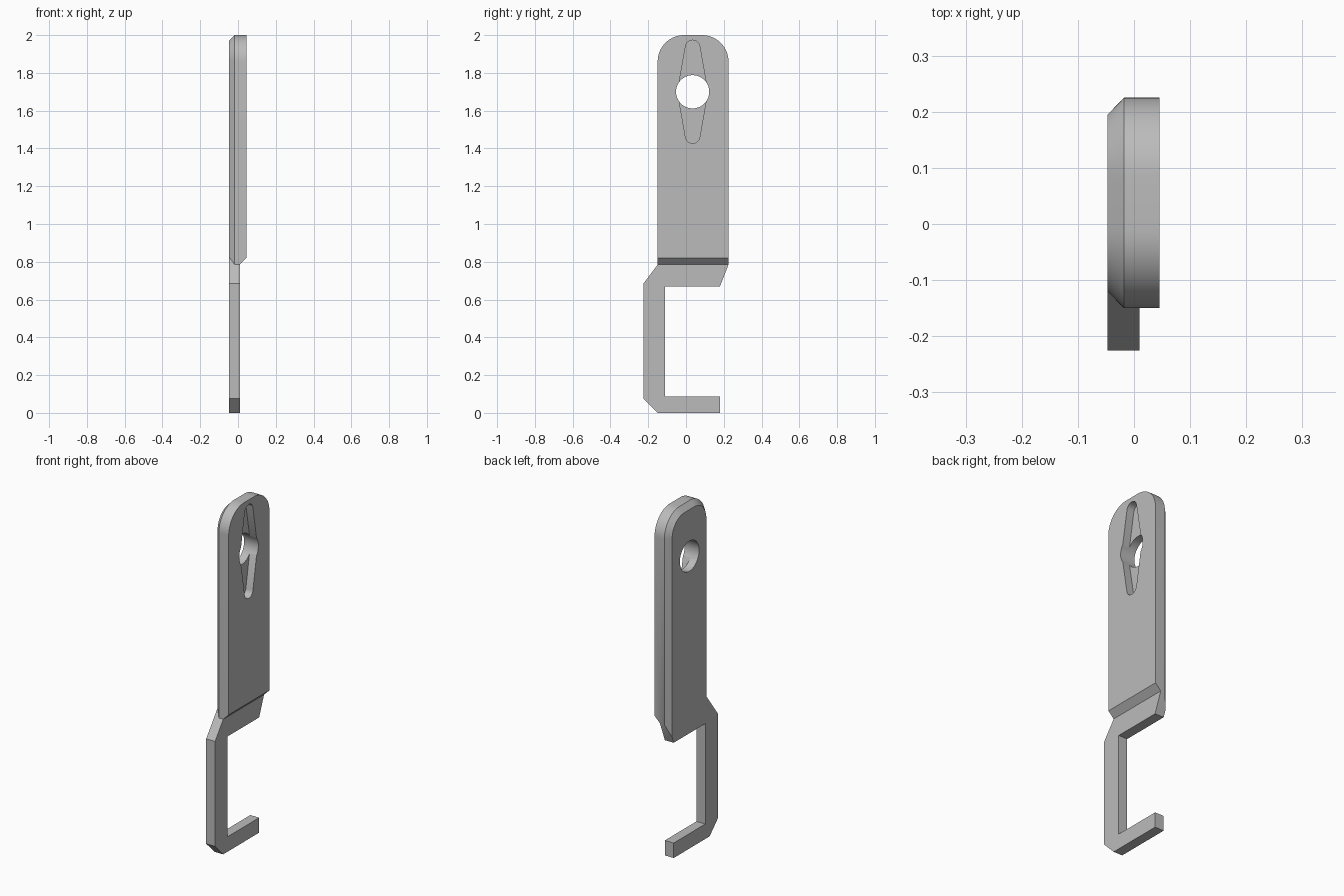
import bpy, bmesh
from math import sin, cos, radians
from mathutils import Vector

cube = bpy.data.objects.get("Cube")
if cube:
    bpy.data.objects.remove(cube, do_unlink=True)

BACK, FRONT, STEP, EDGE = -0.047, 0.045, 0.01, -0.018   # x levels
LEFT, RIGHT, BEVEL = -0.15, 0.225, 0.03                 # plate sides in y
MID_Y, HOLE_Z = 0.035, 1.7


def arc(y, z, r, start, end, steps):
    angles = [radians(start + (end - start) * i / steps) for i in range(steps + 1)]
    return [(y + r * cos(a), z + r * sin(a)) for a in angles]


def loft(name, sections):
    """Closed solid through matching (x, outline) sections."""
    bm = bmesh.new()
    rings = [[bm.verts.new((x, y, z)) for y, z in pts] for x, pts in sections]
    for a, b in zip(rings, rings[1:]):
        for i in range(len(a)):
            j = (i + 1) % len(a)
            bm.faces.new((a[i], a[j], b[j], b[i]))
    bm.faces.new(rings[0])
    bm.faces.new(rings[-1])
    bmesh.ops.recalc_face_normals(bm, faces=bm.faces)
    mesh = bpy.data.meshes.new(name)
    bm.to_mesh(mesh)
    bm.free()
    obj = bpy.data.objects.new(name, mesh)
    bpy.context.collection.objects.link(obj)
    return obj


def plate_outline(inset, bottom):
    r = 0.14
    top = 2 - r
    return ([(LEFT + inset, bottom), (RIGHT - inset, bottom)]
            + arc(RIGHT - r, top, r - inset, 0, 90, 16)
            + arc(LEFT + r, top, r - inset, 90, 180, 16))


# Upper plate: rounded top, bevelled back rim, sloped lower front edge
plate = loft("hanger_plate", [
    (BACK, plate_outline(BEVEL, 0.785)),
    (EDGE, plate_outline(0, 0.785)),
    (STEP, plate_outline(0, 0.785)),
    (FRONT, plate_outline(0, 0.82)),
])

# Lower hook: thinner C-shaped arm, running up into the plate
hook_profile = [(-0.12, 0.825), (-0.225, 0.685), (-0.225, 0.075), (-0.15, 0),
                (0.18, 0), (0.18, 0.087), (-0.11, 0.087), (-0.11, 0.67),
                (0.18, 0.67), (RIGHT, 0.785), (0.19, 0.825)]
hook = loft("hook_arm", [(BACK, hook_profile), (STEP, hook_profile)])

# The plate's rear bevel carries on across the hook shoulder
bm = bmesh.new()
bm.from_mesh(hook.data)
cut = bmesh.ops.bisect_plane(
    bm, geom=bm.verts[:] + bm.edges[:] + bm.faces[:],
    plane_co=(EDGE, RIGHT, 0), plane_no=Vector((-BEVEL, EDGE - BACK, 0)).normalized(),
    clear_outer=True)
bmesh.ops.holes_fill(bm, edges=[e for e in bm.edges if e.is_boundary], sides=0)
bmesh.ops.recalc_face_normals(bm, faces=bm.faces)
bm.to_mesh(hook.data)
bm.free()

# Cutters: round through hole and a tapered slot on the front face
hole_profile = arc(MID_Y, HOLE_Z, 0.088, 0, 360, 48)[:-1]
hole = loft("hole_cutter", [(-0.2, hole_profile), (0.2, hole_profile)])
slot_profile = ([(MID_Y + 0.08, HOLE_Z)]
                + arc(MID_Y, HOLE_Z + 0.235, 0.038, 10, 170, 16)
                + [(MID_Y - 0.08, HOLE_Z)]
                + arc(MID_Y, HOLE_Z - 0.235, 0.038, 190, 350, 16))
slot = loft("slot_cutter", [(0, slot_profile), (0.2, slot_profile)])

for tool, operation in ((hook, 'UNION'), (slot, 'DIFFERENCE'), (hole, 'DIFFERENCE')):
    mod = plate.modifiers.new(tool.name, 'BOOLEAN')
    mod.operation = operation
    mod.solver = 'EXACT'
    mod.object = tool
bpy.ops.object.select_all(action='DESELECT')
plate.select_set(True)
bpy.context.view_layer.objects.active = plate
for mod in list(plate.modifiers):
    bpy.ops.object.modifier_apply(modifier=mod.name)
for tool in (hook, slot, hole):
    bpy.data.objects.remove(tool, do_unlink=True)

# Single grey finish
grey = bpy.data.materials.new("plain_grey")
grey.use_nodes = True
colour = (0.5, 0.5, 0.5, 1)
grey.diffuse_color = colour
grey.node_tree.nodes["Principled BSDF"].inputs["Base Color"].default_value = colour
plate.data.materials.clear()
plate.data.materials.append(grey)
for face in plate.data.polygons:
    face.material_index = 0
bpy.ops.object.shade_smooth_by_angle(angle=radians(25))
